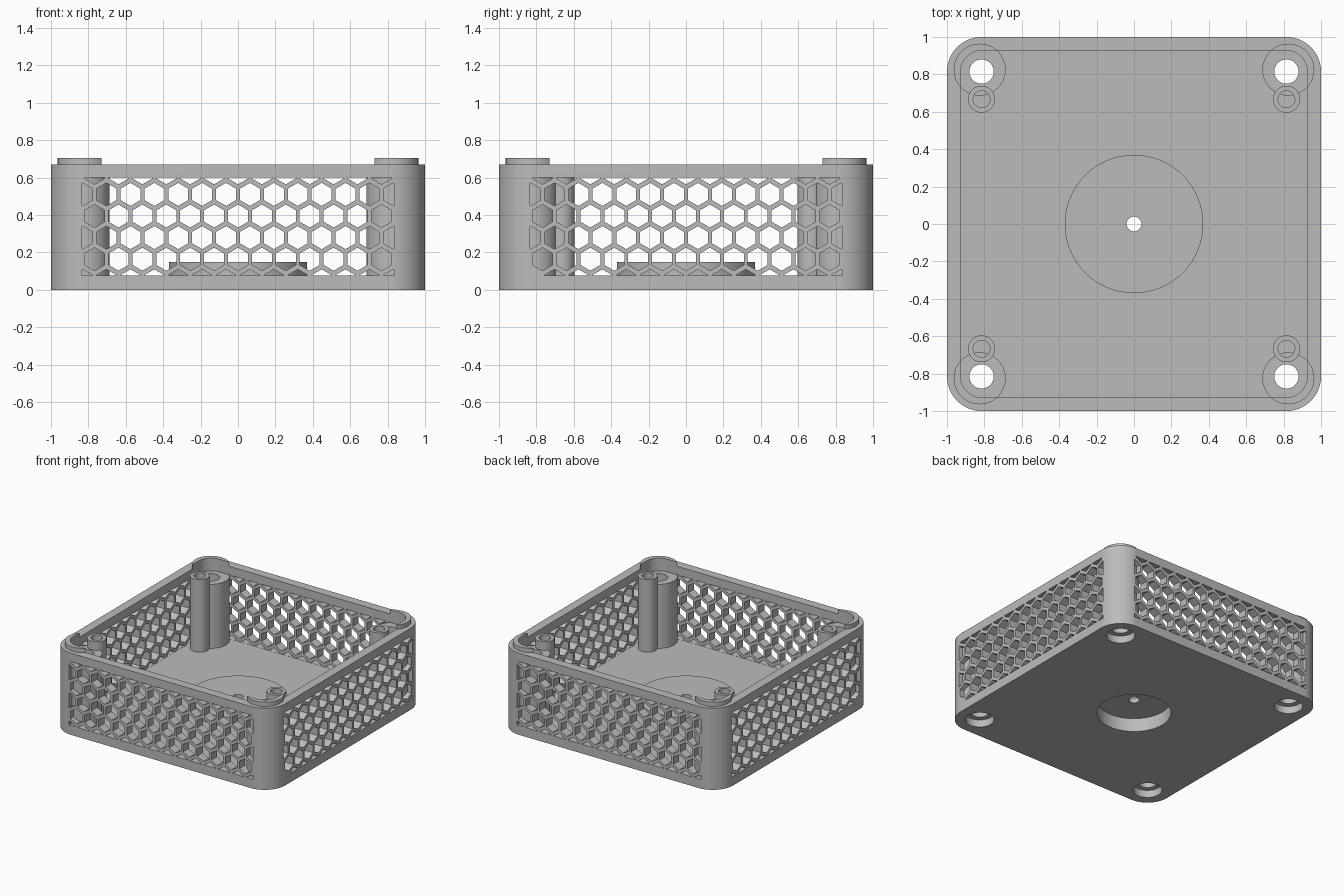
import bpy, bmesh
from math import pi, cos, sin
from mathutils import Matrix, Vector

if "Cube" in bpy.data.objects:
    bpy.data.objects.remove(bpy.data.objects["Cube"])

grey = bpy.data.materials.new("plain grey")
grey.use_nodes = True
grey.diffuse_color = (0.5, 0.5, 0.5, 1)
grey.node_tree.nodes["Principled BSDF"].inputs["Base Color"].default_value = (0.5, 0.5, 0.5, 1)

HEIGHT, FLOOR, INNER = 0.67, 0.075, 0.927
CORNER = 0.815            # centre of the rounded corners and screw holes
SIGNS = [(sx, sy) for sx in (-1, 1) for sy in (-1, 1)]


def circle(x, y, r, n=48):
    return [(x + r * cos(2 * pi * i / n), y + r * sin(2 * pi * i / n)) for i in range(n)]


def rounded_square(half, r, n=12):
    c, pts = half - r, []
    for q, (sx, sy) in enumerate([(1, 1), (-1, 1), (-1, -1), (1, -1)]):
        for i in range(n + 1):
            a = (q + i / n) * pi / 2
            pts.append((sx * c + r * cos(a), sy * c + r * sin(a)))
    return pts


def prism(name, outlines, z0, z1, clip=None, turn=None):
    """Extrude flat outlines from z0 to z1, optionally clipped to a rectangle."""
    bm = bmesh.new()
    for pts in outlines:
        bm.faces.new([bm.verts.new((x, y, z0)) for x, y in pts])
    if clip:
        x0, x1, y0, y1 = clip
        for co, no in (((x0, 0, 0), (-1, 0, 0)), ((x1, 0, 0), (1, 0, 0)),
                       ((0, y0, 0), (0, -1, 0)), ((0, y1, 0), (0, 1, 0))):
            bmesh.ops.bisect_plane(bm, geom=bm.verts[:] + bm.edges[:] + bm.faces[:],
                                   plane_co=co, plane_no=no, clear_outer=True)
    out = bmesh.ops.extrude_face_region(bm, geom=bm.faces[:])["geom"]
    bmesh.ops.translate(bm, vec=Vector((0, 0, z1 - z0)),
                        verts=[v for v in out if isinstance(v, bmesh.types.BMVert)])
    if turn:
        bm.transform(turn)
    bmesh.ops.recalc_face_normals(bm, faces=bm.faces[:])
    mesh = bpy.data.meshes.new(name)
    bm.to_mesh(mesh)
    bm.free()
    mesh.materials.append(grey)
    ob = bpy.data.objects.new(name, mesh)
    bpy.context.collection.objects.link(ob)
    return ob


def activate(ob):
    bpy.ops.object.select_all(action='DESELECT')
    ob.select_set(True)
    bpy.context.view_layer.objects.active = ob


def cut(ob, *cutters):
    activate(ob)
    for c in cutters:
        mod = ob.modifiers.new("cut", 'BOOLEAN')
        mod.operation, mod.solver, mod.object = 'DIFFERENCE', 'EXACT', c
        bpy.ops.object.modifier_apply(modifier=mod.name)


def finish(ob):
    activate(ob)
    bpy.ops.object.shade_smooth_by_angle(angle=pi / 6)
    ob.modifiers.new("even shading", 'WEIGHTED_NORMAL').keep_sharp = True


# Honeycomb outlines shared by both pairs of walls
hexes = []
pitch, row_step, hex_r = 0.1278, 0.1155, 0.0615
for j in range(-3, 3):
    shift = pitch / 2 if j % 2 else 0
    for k in range(-7, 8):
        cx, cz = k * pitch + shift, 0.337 + row_step * (j + 0.5)
        if abs(cx) < 0.88:
            hexes.append([(cx + hex_r * sin(i * pi / 3), cz + hex_r * cos(i * pi / 3))
                          for i in range(6)])
stand = Matrix.Rotation(pi / 2, 4, 'X')
window = (-0.834, 0.834, FLOOR + 0.001, 0.6)
vents_y = prism("vent_cutter_y", hexes, -1.2, 1.2, window, stand)
vents_x = prism("vent_cutter_x", hexes, -1.2, 1.2, window, Matrix.Rotation(pi / 2, 4, 'Z') @ stand)

# Cutters for the cavity, screw holes and the central recess
cavity_outline = rounded_square(INNER, INNER - CORNER)
cavity = prism("cavity_cutter", [cavity_outline], FLOOR, 1)
rim_cavity = prism("rim_cutter", [cavity_outline], 0.6, 1)
centres = [(sx * CORNER, sy * CORNER) for sx, sy in SIGNS]
screw_holes = prism("screw_hole_cutter", [circle(x, y, 0.065) for x, y in centres], -0.1, 0.9)
head_holes = prism("screw_head_cutter", [circle(x, y, 0.107) for x, y in centres], -0.1, 0.06)
recess = prism("recess_cutter", [circle(0, 0, 0.275, 64)], -0.1, 0.11)
pin_hole = prism("pin_hole_cutter", [circle(0, 0, 0.04, 32)], -0.1, 0.3)

# Case shell with vented walls
shell = prism("case_shell", [rounded_square(1, 1 - CORNER)], 0, HEIGHT)
cut(shell, cavity, vents_y, vents_x, head_holes, screw_holes, recess)
finish(shell)

# Raised central boss, hollow from below
boss = prism("centre_boss", [circle(0, 0, 0.37, 64)], 0.07, 0.15)
cut(boss, recess, pin_hole)
finish(boss)

# Corner posts: screw column with a locating lip, and a small blind-hole pillar
for sx, sy in SIGNS:
    side = ("back" if sy > 0 else "front") + ("_left" if sx > 0 else "_right")
    post = prism(side + "_screw_post", [circle(sx * 0.825, sy * 0.825, 0.139)], 0.065, 0.705)
    cut(post, rim_cavity, screw_holes)
    finish(post)
    x, y = sx * CORNER, sy * 0.667
    pillar = prism(side + "_pillar", [circle(x, y, 0.072)], 0.07, HEIGHT)
    bore = prism("bore_cutter", [circle(x, y, 0.045, 32)], 0.25, 0.9)
    cut(pillar, bore, screw_holes)
    finish(pillar)
    bpy.data.objects.remove(bore)

for tool in (vents_y, vents_x, cavity, rim_cavity, screw_holes, head_holes, recess, pin_hole):
    bpy.data.objects.remove(tool)
